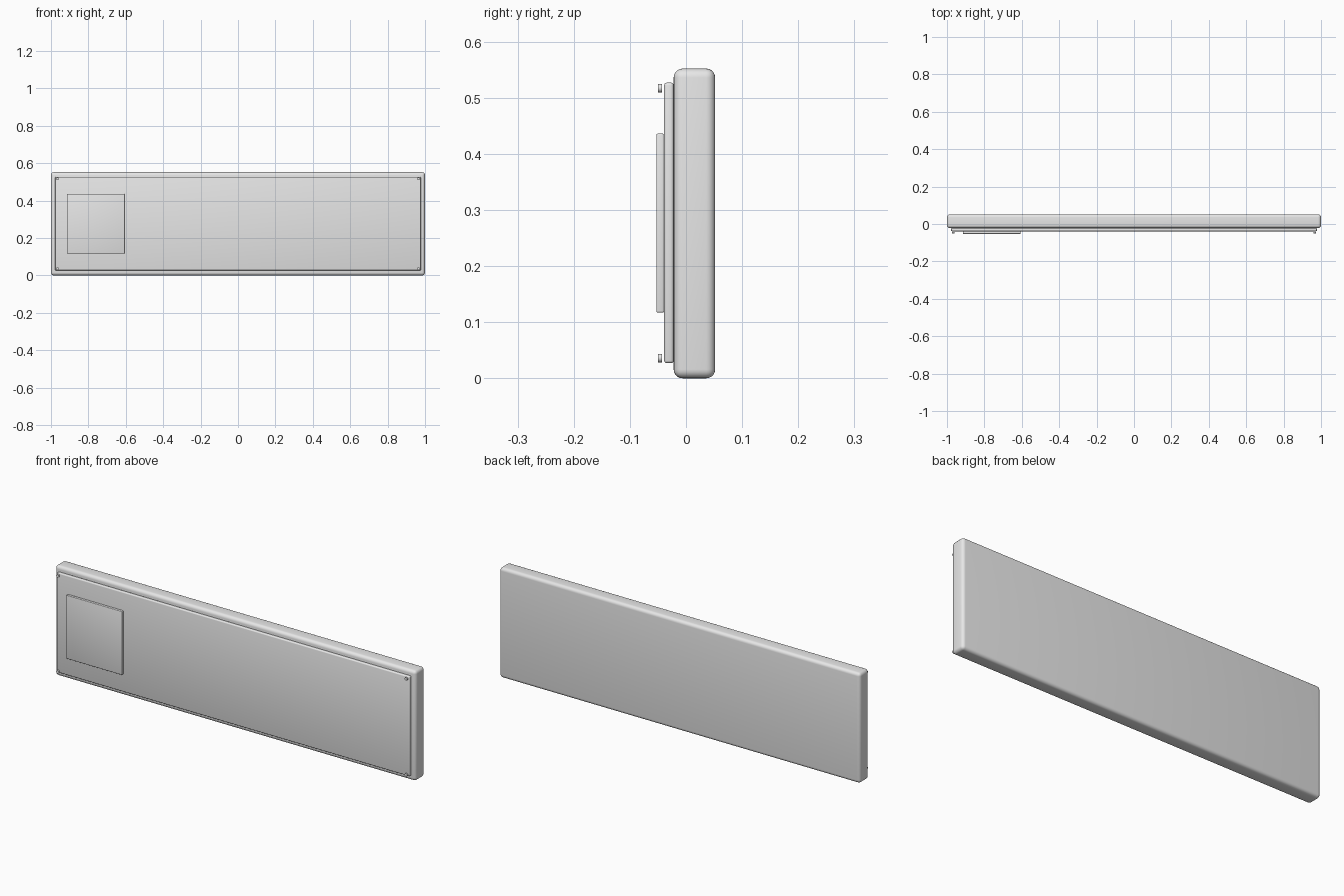
import bpy
import math

if "Cube" in bpy.data.objects:
    bpy.data.objects.remove(bpy.data.objects["Cube"])

grey = bpy.data.materials.new("light grey")
grey.diffuse_color = (0.8, 0.8, 0.8, 1)
grey.use_nodes = True
grey.node_tree.nodes["Principled BSDF"].inputs["Base Color"].default_value = grey.diffuse_color


def smooth(obj):
    bpy.ops.object.select_all(action='DESELECT')
    obj.select_set(True)
    bpy.context.view_layer.objects.active = obj
    bpy.ops.object.shade_smooth_by_angle(angle=math.radians(35))


def rounded_box(name, x, y, z, radius, segments):
    """Box spanning the given (min, max) ranges, with rounded edges."""
    spans = (x, y, z)
    bpy.ops.mesh.primitive_cube_add(size=1, location=[(a + b) / 2 for a, b in spans])
    obj = bpy.context.object
    obj.name = name
    obj.scale = [b - a for a, b in spans]
    bpy.ops.object.transform_apply(location=False, rotation=False, scale=True)
    obj.data.materials.append(grey)
    bevel = obj.modifiers.new("rounded edges", 'BEVEL')
    bevel.width = radius
    bevel.segments = segments
    bpy.ops.object.modifier_apply(modifier=bevel.name)
    smooth(obj)
    return obj


# Thick backing, thin face panel and raised square plate
rounded_box("backing_board", (-1, 1), (-0.022, 0.052), (0, 0.552), 0.016, 5)
rounded_box("face_panel", (-0.978, 0.978), (-0.039, -0.022), (0.027, 0.527), 0.005, 3)
rounded_box("square_plate", (-0.915, -0.607), (-0.053, -0.039), (0.117, 0.436), 0.003, 3)

# Small screw heads standing just in front of the panel corners
for side, x in (("left", -0.966), ("right", 0.966)):
    for level, z in (("lower", 0.036), ("upper", 0.517)):
        bpy.ops.mesh.primitive_cylinder_add(
            vertices=24, radius=0.0075, depth=0.007,
            location=(x, -0.0465, z), rotation=(math.pi / 2, 0, 0))
        screw = bpy.context.object
        screw.name = f"screw_{level}_{side}"
        screw.data.materials.append(grey)
        smooth(screw)
